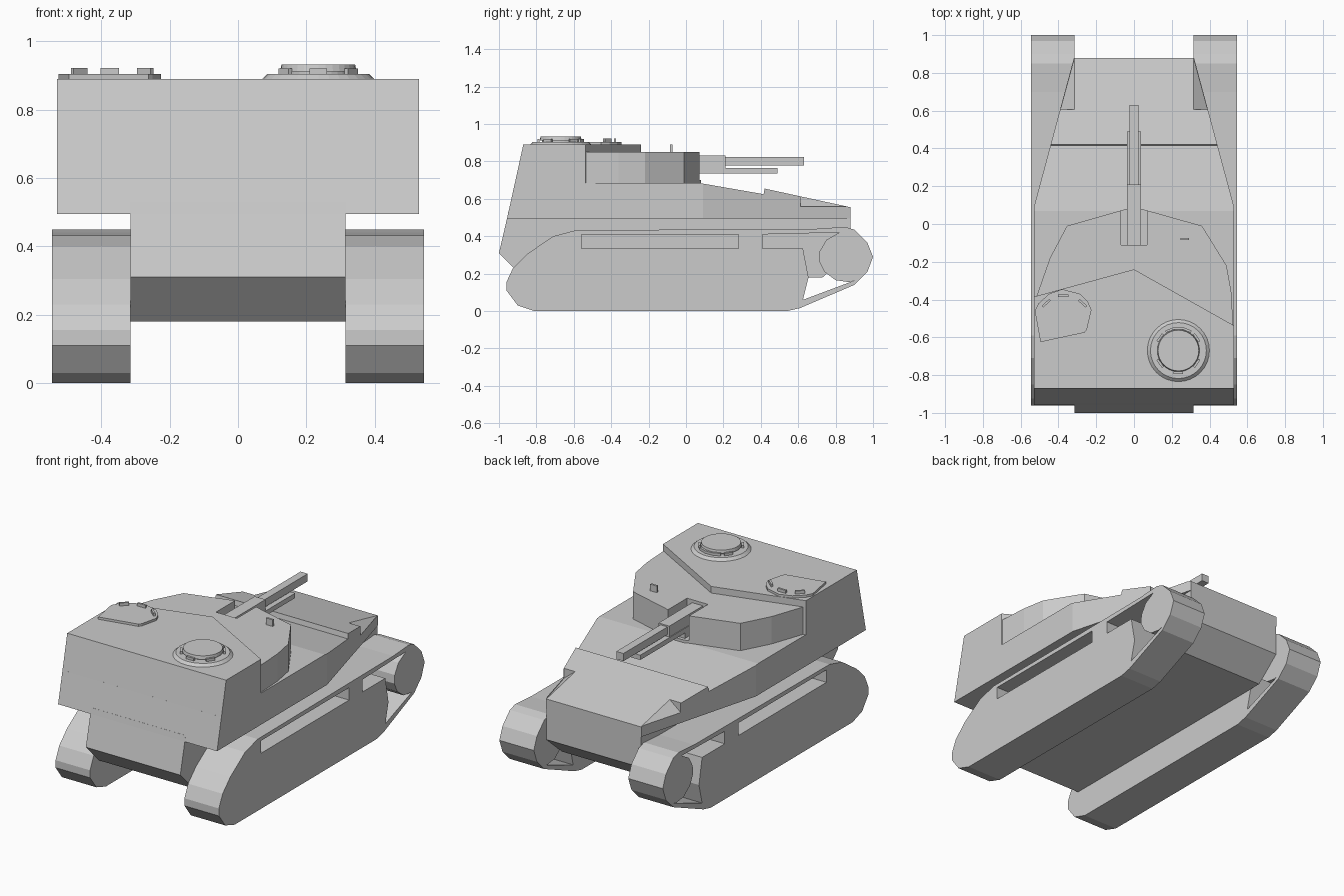
import bpy, bmesh
from math import radians, cos, sin
from mathutils import Vector, Matrix

if "Cube" in bpy.data.objects:
    bpy.data.objects.remove(bpy.data.objects["Cube"])


def finish(name, bm):
    bmesh.ops.recalc_face_normals(bm, faces=bm.faces[:])
    me = bpy.data.meshes.new(name)
    bm.to_mesh(me)
    bm.free()
    ob = bpy.data.objects.new(name, me)
    bpy.context.collection.objects.link(ob)
    return ob


def prism(name, pts, axis, lo, hi):
    """Extrude a polygon: axis 'x' takes (y, z) points, axis 'z' takes (x, y)."""
    bm = bmesh.new()
    place = (lambda p: (lo, p[0], p[1])) if axis == 'x' else (lambda p: (p[0], p[1], lo))
    face = bm.faces.new([bm.verts.new(place(p)) for p in pts])
    out = bmesh.ops.extrude_face_region(bm, geom=[face])
    d = Vector((hi - lo, 0, 0)) if axis == 'x' else Vector((0, 0, hi - lo))
    bmesh.ops.translate(bm, vec=d, verts=[v for v in out['geom'] if isinstance(v, bmesh.types.BMVert)])
    return finish(name, bm)


def box(name, x, y, z, angle=0):
    bm = bmesh.new()
    size = (x[1] - x[0], y[1] - y[0], z[1] - z[0], 1)
    mid = Vector(((x[0] + x[1]) / 2, (y[0] + y[1]) / 2, (z[0] + z[1]) / 2))
    m = Matrix.Translation(mid) @ Matrix.Rotation(radians(angle), 4, 'Z') @ Matrix.Diagonal(size)
    bmesh.ops.create_cube(bm, size=1, matrix=m)
    return finish(name, bm)


def disc(name, cx, cy, z0, z1, r0, r1, n=32):
    bm = bmesh.new()
    bmesh.ops.create_cone(bm, cap_ends=True, segments=n, radius1=r0, radius2=r1, depth=z1 - z0,
                          matrix=Matrix.Translation((cx, cy, (z0 + z1) / 2)))
    return finish(name, bm)


def boolean(ob, other, op):
    mod = ob.modifiers.new('cut', 'BOOLEAN')
    mod.operation, mod.object, mod.solver = op, other, 'EXACT'
    bpy.context.view_layer.objects.active = ob
    bpy.ops.object.modifier_apply(modifier=mod.name)
    bpy.data.objects.remove(other)


# Upper hull: side profile intersected with the tapering plan
hull = prism('hull', [(-.957, .495), (-.915, .685), (.07, .685), (.415, .625), (.42, .655),
                      (.88, .555), (.88, .495)], 'x', -.6, .6)
plan = prism('hull_plan', [(-.53, -1.1), (.53, -1.1), (.53, .09), (.315, .89), (-.315, .89),
                           (-.53, .09)], 'z', .3, 1)
boolean(hull, plan, 'INTERSECT')

# Sloped notches at the front corners of the deck
for s in (-1, 1):
    bm = bmesh.new()
    for p in [(.315, .605, .615), (.39, .605, .555), (.315, .88, .555), (.315, .605, .7),
              (.39, .605, .7), (.315, .9, .7), (.39, .9, .7)]:
        bm.verts.new((s * p[0], p[1], p[2]))
    bmesh.ops.convex_hull(bm, input=bm.verts[:])
    boolean(hull, finish('notch_cutter', bm), 'DIFFERENCE')

# Lower hull between the tracks
lower = prism('lower_hull', [(-.87, .18), (-1, .31), (-.957, .495), (-.95, .53), (.88, .53), (.88, .31),
                             (.73, .18)], 'x', -.315, .315)
boolean(hull, lower, 'UNION')

# Tall rear casemate with a lopsided V front edge
casemate = prism('casemate', [(-.916, .68), (-.87, .89), (.2, .89), (.2, .68)], 'x', -.6, .6)
plan = prism('casemate_plan', [(-.53, -1.1), (.53, -1.1), (.53, -.538), (0, -.24), (-.53, -.385)],
             'z', .5, 1)
boolean(casemate, plan, 'INTERSECT')

# Lower gun housing in front, slotted for the gun
housing = prism('gun_housing', [(.525, -.538), (.515, -.36), (.49, -.22), (.36, -.01), (.04, .08),
                                (-.04, .08), (-.355, -.01), (-.445, -.18), (-.515, -.38),
                                (-.45, -.55)], 'z', .67, .85)
boolean(housing, box('slot_cutter', (-.07, .07), (-.11, .2), (.70, 1)), 'DIFFERENCE')

# Twin square barrels and mantlet
box('main_barrel', (-.024, .024), (-.1, .63), (.778, .824))
box('barrel_sleeve', (-.036, .036), (-.11, .21), (.766, .832))
box('lower_barrel', (-.038, .038), (-.1, .49), (.735, .764))
box('mantlet', (-.035, .035), (-.11, .06), (.70, .766))
box('sight_plate', (.245, .29), (-.085, -.073), (.845, .89))

# Round cupola with vision blocks
cx, cy = .235, -.67
disc('cupola_base', cx, cy, .885, .905, .17, .148)
disc('cupola_neck', cx, cy, .90, .915, .10, .10)
disc('cupola_lid', cx, cy, .912, .932, .112, .108)
for a in (90, 68, 112, 35, 145, 215, 325, 270):
    x, y = cx + .118 * cos(radians(a)), cy + .118 * sin(radians(a))
    box('cupola_block', (x - .006, x + .006), (y - .025, y + .025), (.9, .92), a)

# Flat hatch with three vision blocks
prism('hatch', [(-.495, -.625), (-.525, -.46), (-.505, -.42), (-.45, -.37), (-.38, -.345),
                (-.285, -.37), (-.245, -.41), (-.225, -.455), (-.25, -.56), (-.262, -.575)],
      'z', .885, .904)
for x, y, a in ((-.375, -.38, 0), (-.465, -.42, 42), (-.272, -.42, -42)):
    box('hatch_block', (x - .027, x + .027), (y - .006, y + .006), (.9, .922), a)

# Tracks with return slots and the open gap around the drive wheel
track_side = [(-.81, 0), (.54, 0), (.61, .016), (.90, .14), (.97, .21), (1, .29), (.97, .365),
              (.90, .435), (.85, .45), (.70, .44), (-.59, .432), (-.71, .40), (-.85, .305),
              (-.925, .23), (-.96, .155), (-.96, .11), (-.90, .03)]
wheel_gap = [(.41, .41), (.41, .335), (.625, .335), (.655, .18), (.625, .06), (.90, .163),
             (.87, .155), (.80, .165), (.74, .21), (.71, .27), (.715, .32), (.75, .38), (.82, .42)]
for s, side in ((-1, 'left'), (1, 'right')):
    a, b = sorted((s * .315, s * .545))
    track = prism(side + '_track', track_side, 'x', a, b)
    boolean(track, box('slot_cutter', (a - .1, b + .1), (-.56, .28), (.335, .41)), 'DIFFERENCE')
    boolean(track, prism('gap_cutter', wheel_gap, 'x', a - .1, b + .1), 'DIFFERENCE')
